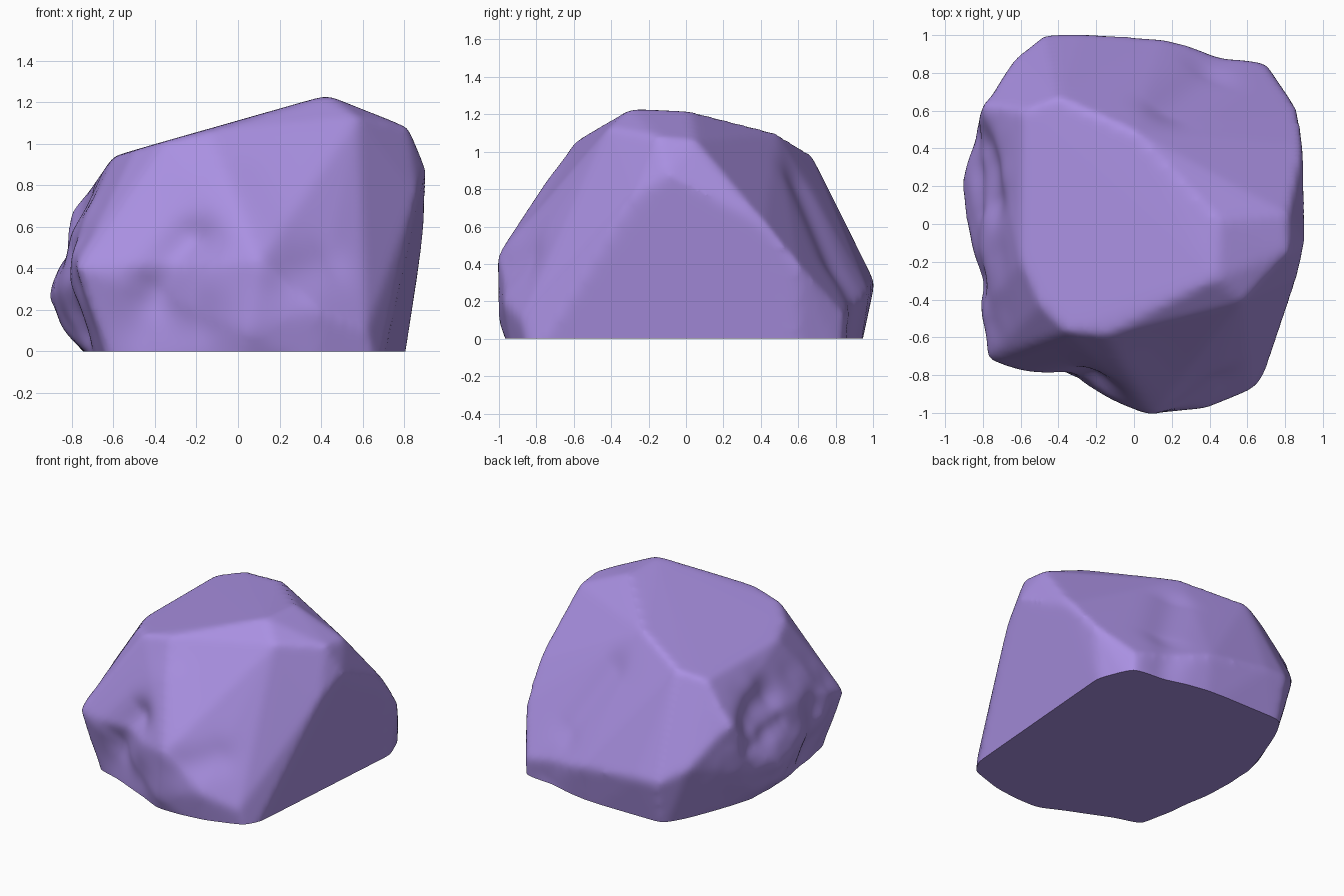
import bpy, bmesh, math
from mathutils import Vector, noise

if "Cube" in bpy.data.objects:
    bpy.data.objects.remove(bpy.data.objects["Cube"])

# Corner points of the faceted boulder, continued slightly below the ground
corners = [
    (-.59, .60, .94), (-.60, -.2, .94), (-.50, -.43, .97), (-.36, -.57, 1.01), (-.15, -.59, 1.06),
    (.43, -.29, 1.235), (.45, .02, 1.22), (0, .49, 1.10), (-.40, .67, .99),
    (.58, -.41, 1.13), (.82, -.15, 1.08), (.82, .05, 1.06), (.905, -.1, .88),
    (.865, -.28, .76), (.90, .42, .62), (.87, .60, .40), (.70, .85, .12),
    (.10, -1.01, .43), (.05, -1.005, .10), (.38, -.98, .2), (.62, -.88, .1),
    (-.77, -.72, .40), (-.80, -.45, .5), (-.80, .63, .67), (-.63, .88, .4),
    (-.91, .22, .25), (-.86, -.05, .3), (-.83, .5, .3), (-.86, .2, .12),
    (-.47, 1.005, .3), (-.3, 1.01, .3), (.15, .98, .25),
    (.68, -.83, -.12), (.4, -.92, -.12), (0, -.92, -.12), (-.60, -.68, -.12),
    (-.62, -.3, -.12), (-.62, .4, -.12), (-.45, .92, -.12), (.15, .92, -.12),
    (.70, .83, -.12), (.79, .6, -.12),
]
bm = bmesh.new()
for c in corners:
    bm.verts.new(c)
hull = bmesh.ops.convex_hull(bm, input=bm.verts)
bmesh.ops.delete(bm, geom=[g for g in set(hull["geom_interior"]) if isinstance(g, bmesh.types.BMVert)],
                 context='VERTS')
mesh = bpy.data.meshes.new("boulder")
bm.to_mesh(mesh)
bm.free()
rock = bpy.data.objects.new("boulder", mesh)
bpy.context.collection.objects.link(rock)
bpy.context.view_layer.objects.active = rock
rock.select_set(True)

# Worn edges: even remesh then smoothing
rm = rock.modifiers.new("remesh", 'REMESH')
rm.mode, rm.voxel_size = 'VOXEL', .022
sm = rock.modifiers.new("wear", 'SMOOTH')
sm.factor, sm.iterations = .5, 14
for m in ("remesh", "wear"):
    bpy.ops.object.modifier_apply(modifier=m)

# Dents and bumps: start, end, radius, push vector
dents = [
    ((-.38, -.80, .30), (-.22, -.80, .50), .13, (.02, .09, 0)),     # front hollow
    ((-.45, -.82, .12), (-.20, -.90, .15), .16, (.01, .04, 0)),     # undercut below it
    ((-.05, -.72, .80), (.12, -.90, .50), .14, (0, -.015, 0)),      # front swell
    ((.25, -.93, .34), (.42, -.85, .42), .12, (0, .025, 0)),        # above front ledge
    ((.20, .68, .85), (.42, .85, .45), .13, (-.01, -.035, -.015)),  # back groove
    ((.42, .92, .3), (.48, .92, .05), .12, (0, -.025, 0)),          # back notch
    ((-.74, .15, .68), (-.80, .40, .62), .13, (.05, 0, -.02)),      # left shelf
    ((-.80, -.30, .45), (-.76, -.28, .1), .10, (.035, 0, 0)),       # left crease
    ((-.82, .08, .50), (-.86, .45, .45), .07, (.025, 0, 0)),        # left crack
]
bm = bmesh.new()
bm.from_mesh(rock.data)
for v in bm.verts:
    p = v.co.copy()
    for a, b, r, push in dents:
        a, b = Vector(a), Vector(b)
        t = max(0, min(1, (p - a).dot(b - a) / (b - a).length_squared))
        d = (p - a.lerp(b, t)).length / r
        v.co += Vector(push) * math.exp(-d * d)
    # rougher stone on the left
    rough = max(0, min(1, (-p.x - .62) * 6)) * .015
    v.co.x += rough * noise.noise(p * 6)
# Flat base
bmesh.ops.bisect_plane(bm, geom=bm.verts[:] + bm.edges[:] + bm.faces[:],
                       plane_co=(0, 0, 0), plane_no=(0, 0, 1), clear_inner=True)
rim = [e for e in bm.edges if e.is_boundary]
bmesh.ops.holes_fill(bm, edges=rim, sides=0)
bmesh.ops.recalc_face_normals(bm, faces=bm.faces[:])
bm.to_mesh(rock.data)
bm.free()
bpy.ops.object.shade_smooth_by_angle(angle=math.radians(40))

mat = bpy.data.materials.new("purple_stone")
mat.diffuse_color = (.40, .28, .76, 1)
mat.use_nodes = True
mat.node_tree.nodes["Principled BSDF"].inputs["Base Color"].default_value = mat.diffuse_color
rock.data.materials.clear()
rock.data.materials.append(mat)
